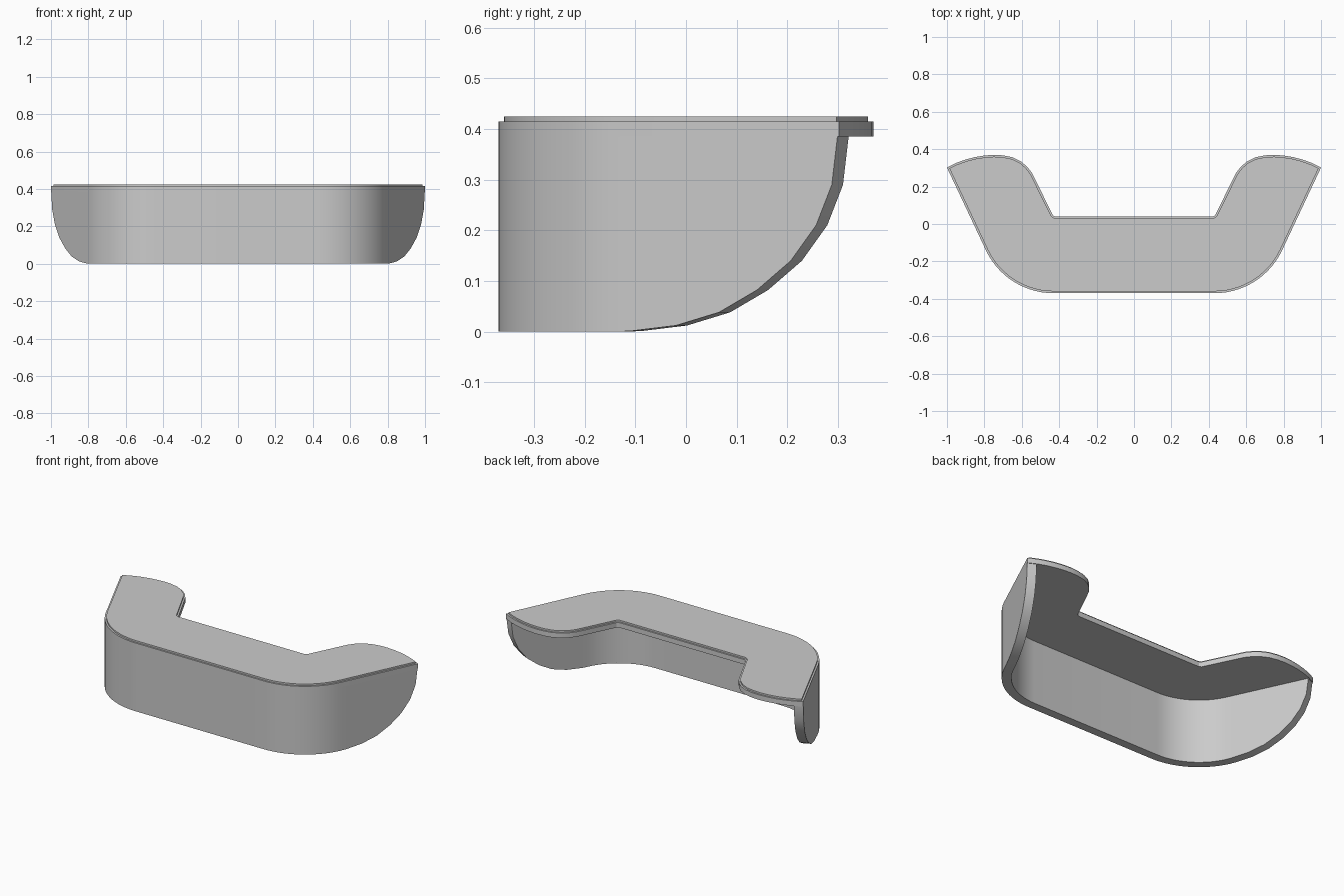
import bpy, bmesh, math
from mathutils import Vector

if "Cube" in bpy.data.objects:
    bpy.data.objects.remove(bpy.data.objects["Cube"])

R = 0.40          # corner radius of the curved front
CX, FRONT = 0.43, -0.37
TIP = Vector((1.0, 0.302))
THICK = 0.052
TURN = math.radians(64.8)
Z_UNDER, Z_SLAB, Z_TOP = 0.385, 0.415, 0.425


def arc(r, steps=14):
    """Rounded right front corner, from the straight front to the side."""
    pts = []
    for i in range(steps + 1):
        a = TURN * i / steps
        pts.append(Vector((CX + r * math.sin(a), FRONT + R - r * math.cos(a))))
    return pts


def finish(bm, name):
    bmesh.ops.recalc_face_normals(bm, faces=bm.faces[:])
    mesh = bpy.data.meshes.new(name)
    bm.to_mesh(mesh)
    bm.free()
    ob = bpy.data.objects.new(name, mesh)
    bpy.context.collection.objects.link(ob)
    bpy.ops.object.select_all(action='DESELECT')
    ob.select_set(True)
    bpy.context.view_layer.objects.active = ob
    bpy.ops.object.shade_smooth_by_angle(angle=math.radians(30))
    return ob


# Counter slab: mirrored outline, extruded, with a slightly inset top layer
back = [(0.95, 0.327), (0.90, 0.345), (0.85, 0.358), (0.80, 0.366), (0.75, 0.370),
        (0.70, 0.367), (0.65, 0.357), (0.605, 0.335), (0.57, 0.305), (0.545, 0.272),
        (0.525, 0.232), (0.434, 0.047), (0.421, 0.039)]
half = arc(R) + [TIP] + [Vector(p) for p in back]
outline = half + [Vector((-p.x, p.y)) for p in reversed(half)]
bm = bmesh.new()
base = bm.faces.new([bm.verts.new((p.x, p.y, Z_UNDER)) for p in outline])
ext = bmesh.ops.extrude_face_region(bm, geom=[base], use_keep_orig=True)['geom']
bmesh.ops.translate(bm, vec=(0, 0, Z_SLAB - Z_UNDER),
                    verts=[g for g in ext if isinstance(g, bmesh.types.BMVert)])
bmesh.ops.recalc_face_normals(bm, faces=bm.faces[:])
top = max(bm.faces, key=lambda f: f.calc_center_median().z)
bmesh.ops.inset_region(bm, faces=[top], thickness=0.01, use_even_offset=True)
up = bmesh.ops.extrude_face_region(bm, geom=[top])['geom']
bmesh.ops.translate(bm, vec=(0, 0, Z_TOP - Z_SLAB),
                    verts=[g for g in up if isinstance(g, bmesh.types.BMVert)])
if top.is_valid:
    bmesh.ops.delete(bm, geom=[top], context='FACES_ONLY')
finish(bm, "counter_slab")

# Front panel: wall following the outline, lower edge sweeping up at both ends
outer, inner = arc(R), arc(R - THICK)
side = (TIP - outer[-1]).normalized()
normal = Vector((-side.y, side.x))
stations = [(o, i, 0.0) for o, i in zip(outer, inner)]
for y, z in [(-0.11, 0.001), (-0.02, 0.012), (0.065, 0.038), (0.14, 0.082),
             (0.207, 0.14), (0.257, 0.21), (0.288, 0.29), (0.299, 0.384)]:
    o = outer[-1] + side * ((y - outer[-1].y) / side.y)
    stations.append((o, o + normal * THICK, z))
flip = lambda p: Vector((-p.x, p.y))
stations = [(flip(o), flip(i), z) for o, i, z in reversed(stations)] + stations
bm = bmesh.new()
rings = [[bm.verts.new((*o, z)), bm.verts.new((*i, z)),
          bm.verts.new((*i, Z_UNDER)), bm.verts.new((*o, Z_UNDER))]
         for o, i, z in stations]
for a, b in zip(rings, rings[1:]):
    for k in range(4):
        n = (k + 1) % 4
        bm.faces.new((a[k], a[n], b[n], b[k]))
bm.faces.new(rings[0])
bm.faces.new(rings[-1])
finish(bm, "front_panel")
